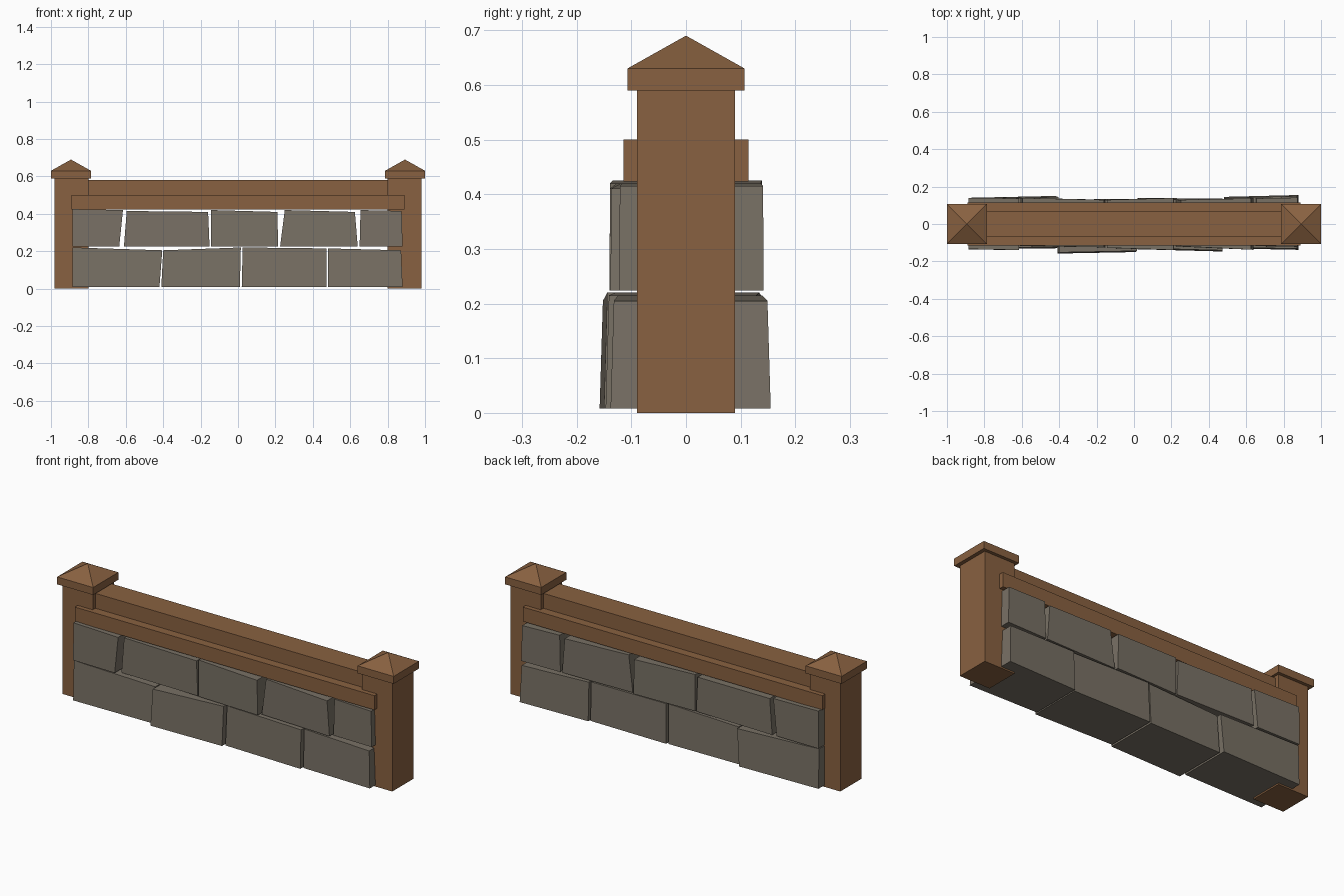
import bpy
import bmesh

default_cube = bpy.data.objects.get("Cube")
if default_cube:
    bpy.data.objects.remove(default_cube, do_unlink=True)


def make_material(name, rgb):
    material = bpy.data.materials.new(name)
    material.use_nodes = True
    color = (*rgb, 1)
    material.diffuse_color = color
    shader = next(n for n in material.node_tree.nodes if n.type == "BSDF_PRINCIPLED")
    shader.inputs["Base Color"].default_value = color
    return material


wood = make_material("brown_wood", (0.25, 0.12, 0.052))
stone = make_material("grey_stone", (0.19, 0.165, 0.13))


def finish(name, bm, material):
    bmesh.ops.recalc_face_normals(bm, faces=bm.faces[:])
    mesh = bpy.data.meshes.new(name)
    bm.to_mesh(mesh)
    bm.free()
    mesh.materials.append(material)
    obj = bpy.data.objects.new(name, mesh)
    bpy.context.collection.objects.link(obj)
    return obj


def block(name, bottom, top, material):
    """Six-sided block from matching bottom and top corner loops."""
    bm = bmesh.new()
    low = [bm.verts.new(p) for p in bottom]
    high = [bm.verts.new(p) for p in top]
    bm.faces.new(low)
    bm.faces.new(high)
    for i in range(len(low)):
        j = (i + 1) % len(low)
        bm.faces.new((low[i], low[j], high[j], high[i]))
    return finish(name, bm, material)


def rectangle(cx, half_x, half_y, z):
    return [(cx - half_x, -half_y, z), (cx + half_x, -half_y, z),
            (cx + half_x, half_y, z), (cx - half_x, half_y, z)]


def box(name, cx, half_x, half_y, z_low, z_high):
    return block(name, rectangle(cx, half_x, half_y, z_low),
                 rectangle(cx, half_x, half_y, z_high), wood)


def cap(name, cx, half, z_low, z_edge, z_tip):
    """Square slab with a pyramid top."""
    bm = bmesh.new()
    low = [bm.verts.new(p) for p in rectangle(cx, half, half, z_low)]
    edge = [bm.verts.new(p) for p in rectangle(cx, half, half, z_edge)]
    tip = bm.verts.new((cx, 0, z_tip))
    bm.faces.new(low)
    for i in range(len(low)):
        j = (i + 1) % len(low)
        bm.faces.new((low[i], low[j], edge[j], edge[i]))
        bm.faces.new((edge[i], edge[j], tip))
    return finish(name, bm, wood)


# Posts with pyramid caps
for side, sign in (("left", 1), ("right", -1)):
    box(side + "_post", sign * 0.89, 0.09, 0.09, 0, 0.59)
    cap(side + "_post_cap", sign * 0.893, 0.107, 0.59, 0.63, 0.69)

# Rails along the top
box("lower_rail", 0, 0.89, 0.114, 0.423, 0.5)
box("upper_rail", 0, 0.82, 0.068, 0.5, 0.58)

# Irregular stones: x at bottom (left, right), x at top (left, right),
# front depth (left, right), back depth (left, right), top height (left, right)
lower_row = [
    ((-0.885, -0.42), (-0.885, -0.405), (0.135, 0.13), (0.14, 0.15), (0.22, 0.205)),
    ((-0.41, 0.01), (-0.4, 0.015), (0.158, 0.15), (0.13, 0.135), (0.205, 0.22)),
    ((0.02, 0.473), (0.025, 0.473), (0.135, 0.147), (0.14, 0.135), (0.22, 0.215)),
    ((0.48, 0.88), (0.48, 0.872), (0.13, 0.138), (0.145, 0.155), (0.215, 0.205)),
]
upper_row = [
    ((-0.885, -0.635), (-0.885, -0.615), (0.135, 0.14), (0.14, 0.138), (0.425, 0.42)),
    ((-0.61, -0.152), (-0.595, -0.16), (0.118, 0.125), (0.14, 0.13), (0.415, 0.41)),
    ((-0.145, 0.215), (-0.145, 0.21), (0.128, 0.14), (0.13, 0.14), (0.42, 0.41)),
    ((0.225, 0.64), (0.25, 0.625), (0.12, 0.138), (0.13, 0.138), (0.42, 0.41)),
    ((0.65, 0.88), (0.655, 0.875), (0.118, 0.122), (0.138, 0.142), (0.42, 0.415)),
]


def lay_row(label, row, z_low, batter):
    """Lay one course; batter is how far the faces lean in at the top."""
    for n, (xb, xt, front, back, z) in enumerate(row, 1):
        bottom = [(xb[0], -front[0], z_low), (xb[1], -front[1], z_low),
                  (xb[1], back[1], z_low), (xb[0], back[0], z_low)]
        top = [(xt[0], batter - front[0], z[0]), (xt[1], batter - front[1], z[1]),
               (xt[1], back[1] - batter, z[1]), (xt[0], back[0] - batter, z[0])]
        block(f"{label}_stone_{n}", bottom, top, stone)


lay_row("lower", lower_row, 0.008, 0.006)
lay_row("upper", upper_row, 0.224, 0.001)
